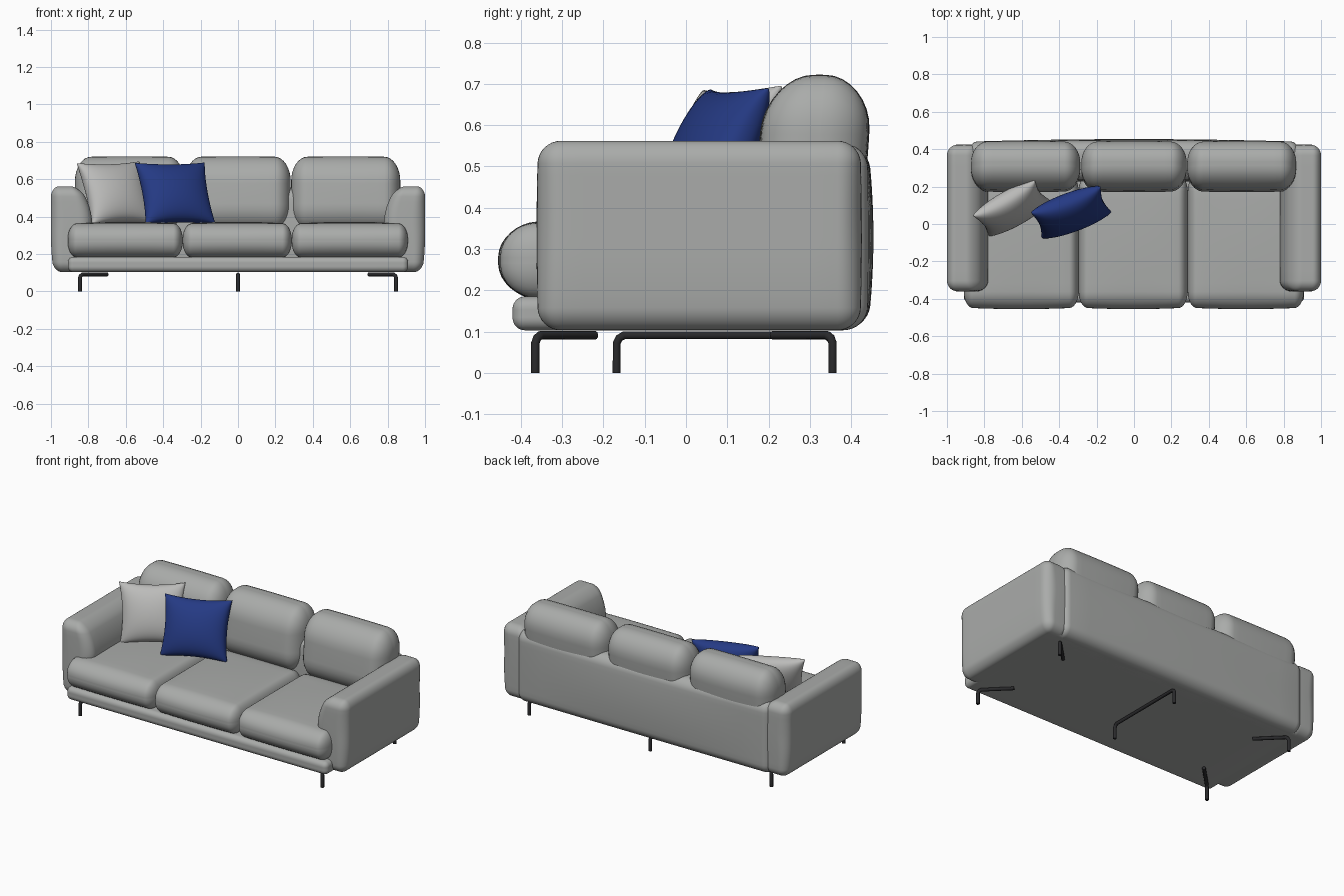
import bpy, bmesh, math
from mathutils import Vector

if "Cube" in bpy.data.objects:
    bpy.data.objects.remove(bpy.data.objects["Cube"])


def material(name, rgb):
    m = bpy.data.materials.new(name)
    m.diffuse_color = (*rgb, 1)
    m.use_nodes = True
    m.node_tree.nodes["Principled BSDF"].inputs["Base Color"].default_value = m.diffuse_color
    return m


GREY = material("grey fabric", (0.40, 0.41, 0.40))
LIGHT = material("light grey fabric", (0.50, 0.50, 0.49))
BLUE = material("blue fabric", (0.018, 0.042, 0.23))
DARK = material("dark metal", (0.022, 0.022, 0.024))


def finish(name, bm, mat):
    bmesh.ops.recalc_face_normals(bm, faces=bm.faces)
    for f in bm.faces:
        f.smooth = True
    me = bpy.data.meshes.new(name)
    bm.to_mesh(me)
    bm.free()
    me.materials.append(mat)
    ob = bpy.data.objects.new(name, me)
    bpy.context.collection.objects.link(ob)
    return ob


def soft_box(name, lo, hi, r, puff=(0, 0, 0), shape=None, mat=GREY):
    """Rounded box with a radius and a bulge per axis, then an optional deform."""
    lo, hi = Vector(lo), Vector(hi)
    c, h = (lo + hi) / 2, (hi - lo) / 2
    bm = bmesh.new()
    bmesh.ops.create_cube(bm, size=2)
    bmesh.ops.subdivide_edges(bm, edges=bm.edges[:], cuts=19, use_grid_fill=True)
    for v in bm.verts:
        core, s = Vector(), Vector()
        for a in range(3):
            t = v.co[a]
            sg = math.copysign(1, t)
            core[a] = sg * min(abs(t) / 0.6, 1) * (h[a] - r[a])
            s[a] = sg * math.tan(max(abs(t) - 0.6, 0) / 0.4 * math.pi / 4)
        s.normalize()
        p = Vector([core[a] + s[a] * r[a] for a in range(3)])
        n = [p[a] / h[a] for a in range(3)]
        for a in range(3):
            b, d = (a + 1) % 3, (a + 2) % 3
            p[a] += puff[a] * n[a] * (1 - n[b] ** 2) * (1 - n[d] ** 2)
        p += c
        v.co = shape(p) if shape else p
    return finish(name, bm, mat)


# Base and back panel
soft_box("base", (-0.91, -0.42, 0.103), (0.91, 0.40, 0.185), (0.03, 0.03, 0.03))
soft_box("back_panel", (-0.885, 0.24, 0.103), (0.885, 0.44, 0.555),
         (0.05, 0.06, 0.06), (0, 0.014, 0))


# Arms: inner side curves outwards towards the top
def arm_shape(side):
    def f(p):
        inner = 0.78 + (0.07 * ((p.z - 0.36) / 0.2) ** 2 if p.z > 0.36 else 0.25 * (0.36 - p.z))
        x = 1 - (1 - p.x) * (1 - inner) / 0.22
        x -= 0.015 * max(0, (0.3 - p.z) / 0.2) ** 2
        return Vector((side * x, p.y, p.z))
    return f


for side, word in ((-1, "left"), (1, "right")):
    soft_box(word + "_arm", (0.78, -0.358, 0.103), (1.0, 0.422, 0.562),
             (0.065, 0.055, 0.055), (0, 0.004, 0), arm_shape(side))

# Seat cushions (outer ones run in front of the arms) and leaning back cushions
for i, (a, b) in enumerate(((-0.91, -0.296), (-0.296, 0.287), (0.287, 0.908))):
    soft_box(f"seat_cushion_{i + 1}", (a, -0.447, 0.183), (b, 0.26, 0.362),
             (0.05, 0.085, 0.08), (0, 0.008, 0.01))


def lean(p):
    return Vector((p.x, p.y + 0.08 * (p.z - 0.56), p.z))


for i, (a, b) in enumerate(((-0.872, -0.287), (-0.282, 0.282), (0.284, 0.868))):
    soft_box(f"back_cushion_{i + 1}", (a, 0.185, 0.33), (b, 0.435, 0.718),
             (0.085, 0.11, 0.13), (0, 0.008, 0.004), lean)


# Throw pillows, set by their four corners
def pillow(name, bl, br, tl, tr, depth, mat):
    bl, br, tl, tr = map(Vector, (bl, br, tl, tr))
    c = (bl + br + tl + tr) / 4
    X, Y = (br + tr - bl - tl) / 4, (tl + tr - bl - br) / 4
    N = X.cross(Y).normalized()
    bm = bmesh.new()
    for sg in (-1, 1):
        g = bmesh.ops.create_grid(bm, x_segments=28, y_segments=28, size=1)
        for v in g["verts"]:
            u, w = math.sin(v.co.x * math.pi / 2), math.sin(v.co.y * math.pi / 2)
            t = depth * (max(0, 1 - u * u) * max(0, 1 - w * w)) ** 0.42
            pu, pw = u * (1 - 0.09 * (1 - w * w)), w * (1 - 0.09 * (1 - u * u))
            v.co = c + X * pu + Y * pw + N * (sg * t)
    bmesh.ops.remove_doubles(bm, verts=bm.verts, dist=0.0003)
    finish(name, bm, mat)


pillow("blue_pillow", (-0.495, -0.07, 0.36), (-0.12, 0.06, 0.36),
       (-0.55, 0.055, 0.685), (-0.18, 0.205, 0.69), 0.085, BLUE)
pillow("grey_pillow", (-0.775, -0.06, 0.36), (-0.45, 0.12, 0.36),
       (-0.865, 0.04, 0.68), (-0.525, 0.235, 0.70), 0.08, LIGHT)


# Bent metal rod legs
def rod(name, pts, radius=0.0105):
    cu = bpy.data.curves.new(name, "CURVE")
    cu.dimensions = "3D"
    cu.bevel_depth = radius
    cu.bevel_resolution = 3
    cu.use_fill_caps = True
    sp = cu.splines.new("POLY")
    sp.points.add(len(pts) - 1)
    for q, p in zip(sp.points, pts):
        q.co = (*p, 1)
    tmp = bpy.data.objects.new(name + "_curve", cu)
    bpy.context.collection.objects.link(tmp)
    bpy.context.view_layer.update()
    me = bpy.data.meshes.new_from_object(tmp.evaluated_get(bpy.context.evaluated_depsgraph_get()))
    bpy.data.objects.remove(tmp)
    bm = bmesh.new()
    bm.from_mesh(me)
    bpy.data.meshes.remove(me)
    ob = finish(name, bm, DARK)
    ob.data.set_sharp_from_angle(angle=math.radians(50))


def bend(x, y, dx, dy):
    """Upright leg ending in a rounded bend towards (dx, dy)."""
    return [(x, y, 0), (x, y, 0.072), (x + dx * 0.006, y + dy * 0.006, 0.084),
            (x + dx * 0.018, y + dy * 0.018, 0.091)]


for sx, wx in ((-1, "left"), (1, "right")):
    for y, sy, wy in ((-0.365, 1, "front"), (0.355, -1, "back")):
        x = sx * 0.845
        rod(f"{wy}_{wx}_leg", bend(x, y, -sx * 0.7, sy * 0.7) + [(x - sx * 0.145, y + sy * 0.145, 0.091)])

rod("middle_leg", bend(0, -0.168, 0, 1) + bend(0, 0.355, 0, -1)[::-1], 0.01)
